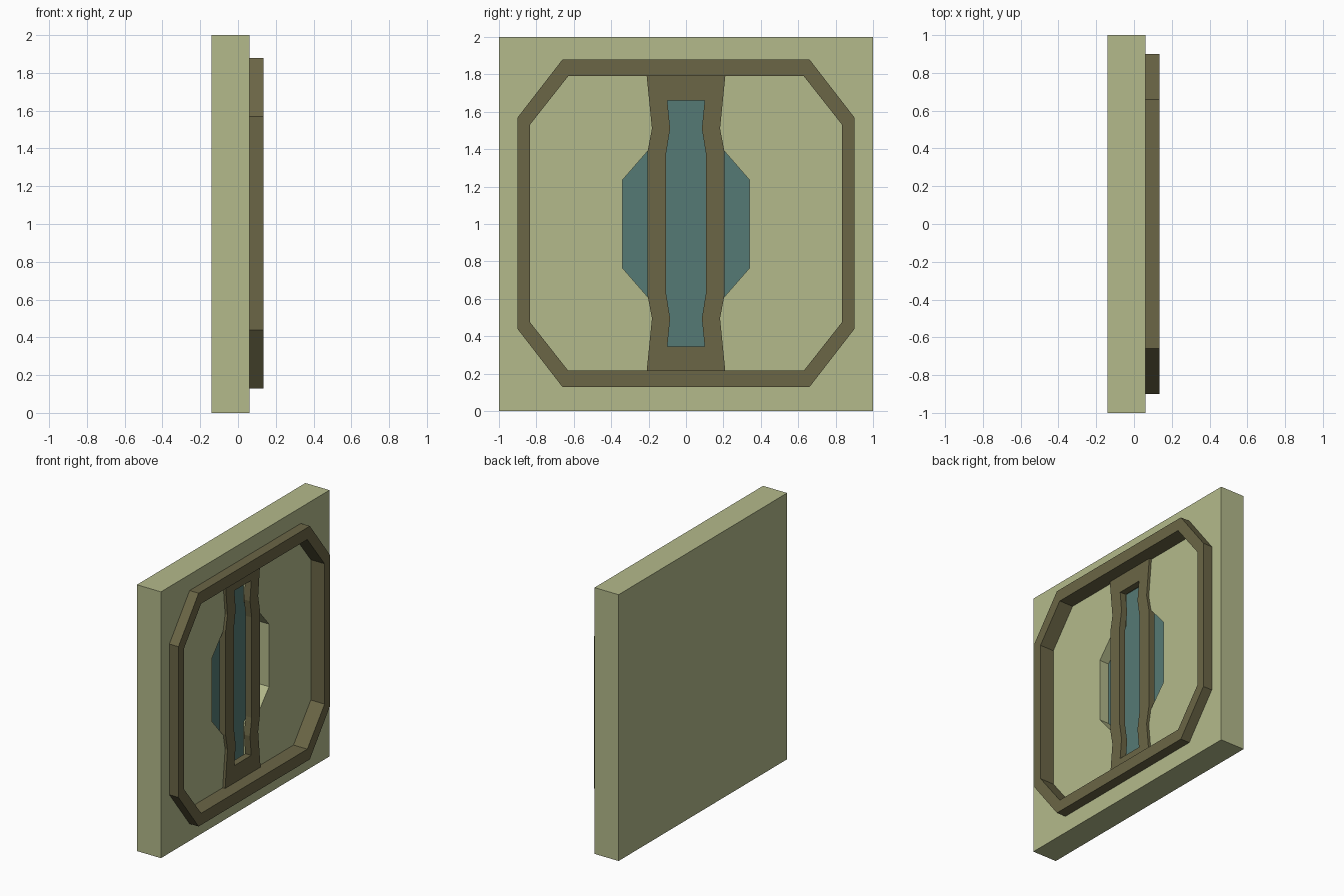
import bpy, bmesh

if "Cube" in bpy.data.objects:
    bpy.data.objects.remove(bpy.data.objects["Cube"])


def material(name, rgb):
    m = bpy.data.materials.new(name)
    m.diffuse_color = (*rgb, 1)
    m.use_nodes = True
    m.node_tree.nodes["Principled BSDF"].inputs["Base Color"].default_value = m.diffuse_color
    return m


STONE = material("pale green", (0.456, 0.491, 0.258))
OLIVE = material("dark olive", (0.147, 0.133, 0.061))
TEAL = material("teal", (0.091, 0.195, 0.178))


def mirrored(half):
    """Close a +y outline (top to bottom) by mirroring it to -y."""
    return half + [(-y, z) for y, z in reversed(half)]


def four_way(quarter, mid=1.0):
    """Mirror an upper +y outline about z = mid, then about y = 0."""
    return mirrored(quarter + [(y, 2 * mid - z) for y, z in reversed(quarter)])


def plate(name, x0, x1, mat, *loops):
    """Extrude a y-z outline (further loops are holes) from x0 to x1."""
    bm = bmesh.new()
    edges = []
    for pts in loops:
        vs = [bm.verts.new((x0, y, z)) for y, z in pts]
        edges += [bm.edges.new((vs[i - 1], vs[i])) for i in range(len(vs))]
    if len(loops) == 1:
        bm.faces.new(vs)
    else:
        bmesh.ops.triangle_fill(bm, edges=edges, use_beauty=True)
    res = bmesh.ops.extrude_face_region(bm, geom=bm.faces[:], use_keep_orig=True)
    for v in res["geom"]:
        if isinstance(v, bmesh.types.BMVert):
            v.co.x = x1
    bmesh.ops.recalc_face_normals(bm, faces=bm.faces[:])
    me = bpy.data.meshes.new(name)
    bm.to_mesh(me)
    bm.free()
    me.materials.append(mat)
    ob = bpy.data.objects.new(name, me)
    bpy.context.collection.objects.link(ob)
    return ob


def cut(ob, cutter):
    """Subtract the cutter, bake the result and remove the cutter."""
    mod = ob.modifiers.new("cut", "BOOLEAN")
    mod.operation, mod.solver, mod.object = "DIFFERENCE", "EXACT", cutter
    dg = bpy.context.evaluated_depsgraph_get()
    me = bpy.data.meshes.new_from_object(ob.evaluated_get(dg))
    ob.modifiers.clear()
    ob.data = me
    bpy.data.objects.remove(cutter)


# Outlines in (y, z)
outer = four_way([(0.66, 1.88), (0.90, 1.57)], 1.004)
middle = four_way([(0.645, 1.83), (0.868, 1.55)], 1.004)
inner = four_way([(0.63, 1.79), (0.835, 1.53)], 1.003)
window = four_way([(0.15, 1.70), (0.15, 1.453), (0.34, 1.235)])
bar = four_way([(0.21, 1.81), (0.21, 1.79), (0.182, 1.51), (0.205, 1.39)], 1.003)
slot = four_way([(0.10, 1.66), (0.085, 1.51), (0.106, 1.38)], 1.003)

# Square slab with a shallow panel and a deeper window recess
slab = plate("slab", -0.14, 0.06, STONE, [(-1, 0), (1, 0), (1, 2), (-1, 2)])
cut(slab, plate("panel_cutter", 0.02, 0.2, STONE, middle))
cut(slab, plate("window_cutter", -0.065, 0.2, STONE, window))

# Pane on the floor of the recess
plate("window_pane", -0.065, -0.058, TEAL, window)

# Raised eight-sided frame
plate("frame", 0.015, 0.135, OLIVE, outer, inner)

# Slotted upright bar across the window
plate("centre_bar", -0.01, 0.04, OLIVE, bar, slot)
